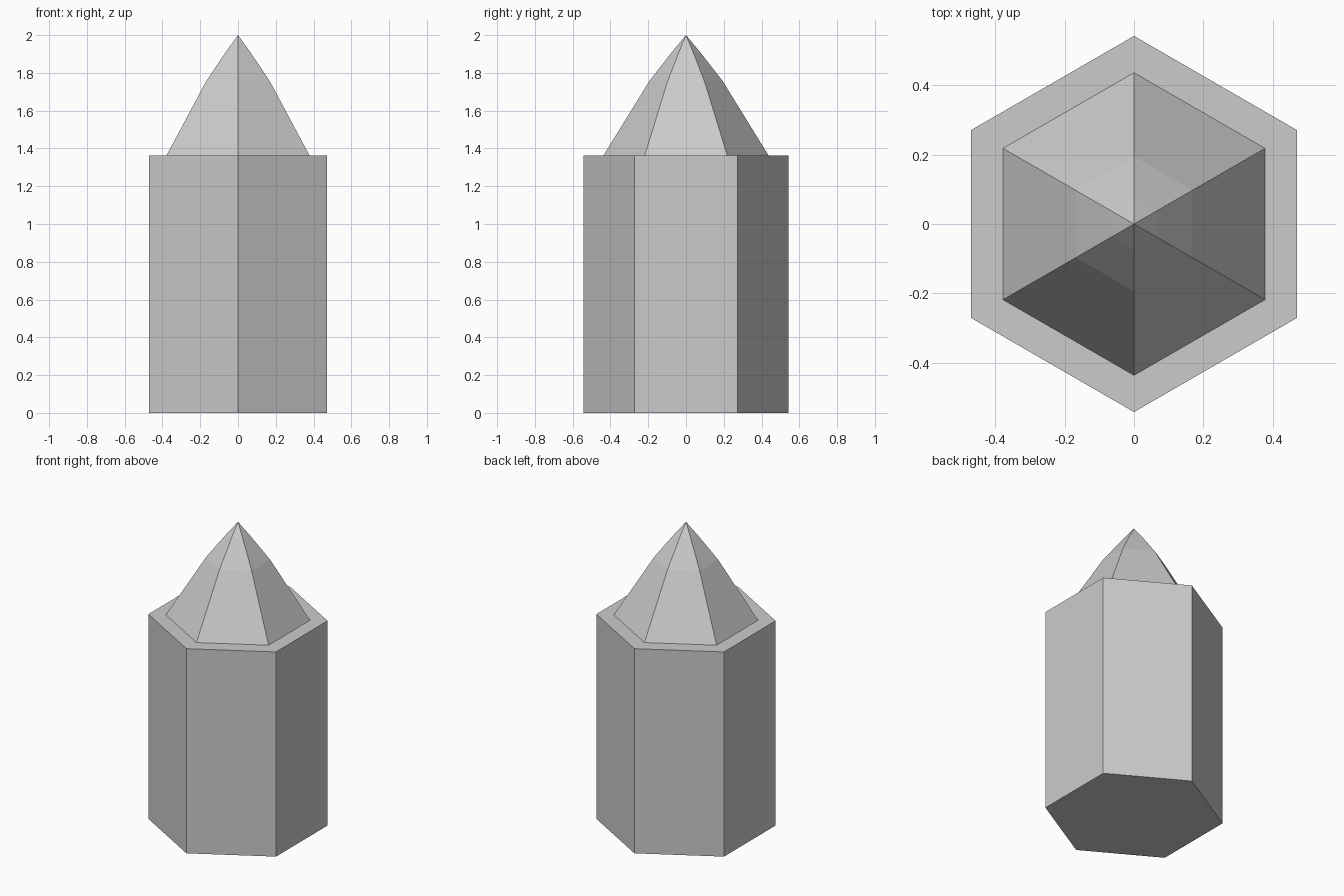
import bpy, bmesh
from math import pi, cos, sin

if "Cube" in bpy.data.objects:
    bpy.data.objects.remove(bpy.data.objects["Cube"])

SIDES = 6


def hex_part(name, profile, cap_ends):
    """Six-sided solid from (radius, z) rings; radius 0 makes a point."""
    bm = bmesh.new()
    rings = []
    for r, z in profile:
        if r == 0:
            rings.append([bm.verts.new((0, 0, z))] * SIDES)
        else:
            angles = [pi / 2 + 2 * pi * i / SIDES for i in range(SIDES)]
            rings.append([bm.verts.new((r * cos(a), r * sin(a), z)) for a in angles])
    for low, high in zip(rings, rings[1:]):
        for i in range(SIDES):
            j = (i + 1) % SIDES
            corners = [low[i], low[j], high[j], high[i]]
            bm.faces.new(list(dict.fromkeys(corners)))
    if cap_ends:
        bm.faces.new(rings[0][::-1])
        bm.faces.new(rings[-1])
    mesh = bpy.data.meshes.new(name)
    bm.to_mesh(mesh)
    bm.free()
    obj = bpy.data.objects.new(name, mesh)
    bpy.context.collection.objects.link(obj)
    return obj


# Straight hexagonal column
hex_part("column", [(0.543, 0), (0.543, 1.363)], True)

# Pointed roof, bulging slightly and set in from the column edge
hex_part("pointed_roof", [(0.437, 1.363), (0.194, 1.757), (0.075, 1.91), (0, 2)], False)
